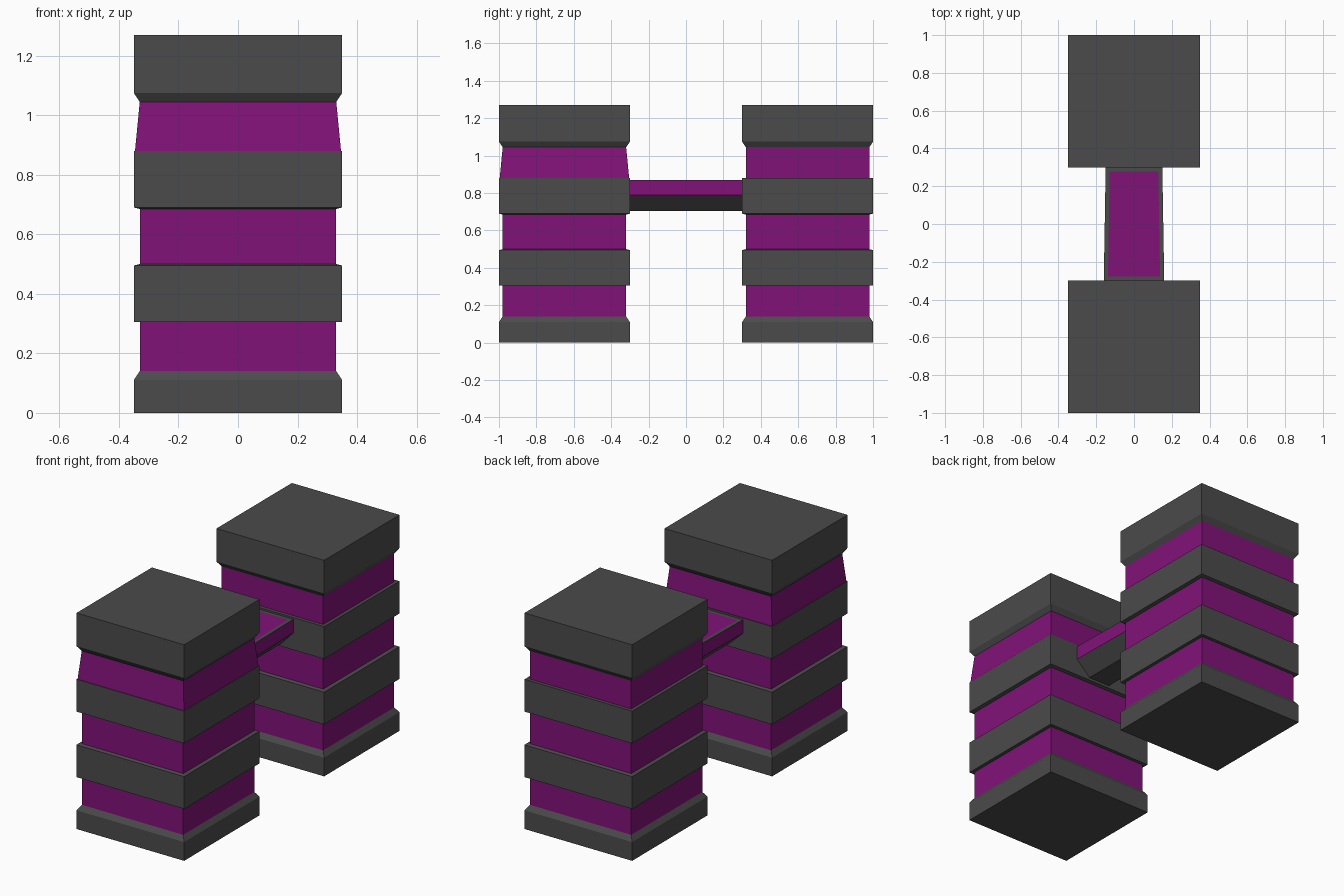
import bpy, bmesh
from mathutils import Vector

if "Cube" in bpy.data.objects:
    bpy.data.objects.remove(bpy.data.objects["Cube"])


def material(name, rgb):
    m = bpy.data.materials.new(name)
    m.diffuse_color = (*rgb, 1)
    m.use_nodes = True
    m.node_tree.nodes["Principled BSDF"].inputs["Base Color"].default_value = m.diffuse_color
    return m


MATS = [material("dark_grey", (0.07, 0.07, 0.07)), material("purple", (0.22, 0.006, 0.19))]


def finish(bm, name):
    bmesh.ops.recalc_face_normals(bm, faces=bm.faces)
    mesh = bpy.data.meshes.new(name)
    bm.to_mesh(mesh)
    bm.free()
    for m in MATS:
        mesh.materials.append(m)
    obj = bpy.data.objects.new(name, mesh)
    bpy.context.collection.objects.link(obj)
    return obj


def tower(name, cy, flare):
    # (half width, height, material of the band above)
    rings = [(.35, 0, 0), (.35, .11, 0), (.33, .14, 1), (.33, .305, 0), (.35, .305, 0),
             (.35, .495, 0), (.33, .50, 1), (.33, .685, 0), (.35, .69, 0), (.35, .88, 0),
             (flare, .88, 1), (.33, 1.045, 0), (.35, 1.075, 0), (.35, 1.27, 0)]
    bm = bmesh.new()
    loops = [[bm.verts.new((sx * r, cy + sy * r, z))
              for sx, sy in ((-1, -1), (1, -1), (1, 1), (-1, 1))] for r, z, _ in rings]
    for a, b, (_, _, mat) in zip(loops, loops[1:], rings):
        for i in range(4):
            j = (i + 1) % 4
            bm.faces.new((a[i], a[j], b[j], b[i])).material_index = mat
    bm.faces.new(loops[0])
    bm.faces.new(loops[-1])
    return finish(bm, name)


# Banded towers; the front one has a flared upper purple band
tower("front_tower", -0.65, 0.346)
tower("rear_tower", 0.65, 0.33)

# Hull-shaped bridge, slightly narrower at the rear
bm = bmesh.new()
ends = []
for y, w in ((-.3, .16), (.3, .15)):
    section = [(-w, .87), (w, .87), (w, .79), (.07, .705), (-.07, .705), (-w, .79)]
    ends.append([bm.verts.new((x, y, z)) for x, z in section])
for e in ends:
    bm.faces.new(e)
sides = []
for i in range(6):
    j = (i + 1) % 6
    sides.append(bm.faces.new((ends[0][i], ends[0][j], ends[1][j], ends[1][i])))
for i in (1, 5):
    sides[i].material_index = 1
bmesh.ops.recalc_face_normals(bm, faces=bm.faces)
# Purple walkway inside a grey rim
bmesh.ops.inset_region(bm, faces=[sides[0]], thickness=0.031)
sides[0].material_index = 1
finish(bm, "bridge")
